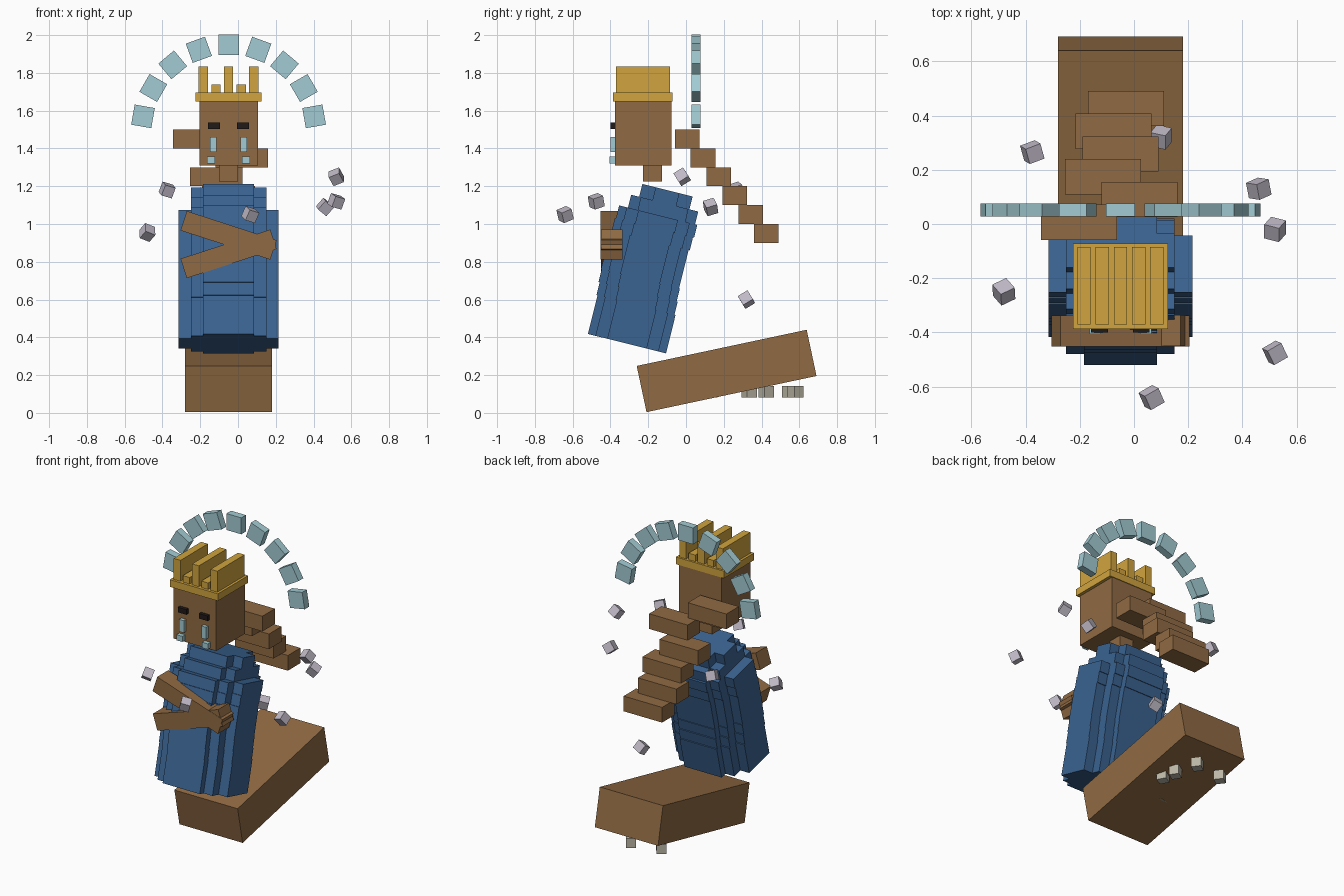
import bpy
import random
from math import radians, sin, cos
from mathutils import Euler

old = bpy.data.objects.get("Cube")
if old:
    bpy.data.objects.remove(old, do_unlink=True)

random.seed(4)
MID = -0.05  # x of the figure's centre line


def material(name, r, g, b):
    m = bpy.data.materials.new(name)
    m.use_nodes = True
    m.diffuse_color = (r, g, b, 1)
    m.node_tree.nodes["Principled BSDF"].inputs["Base Color"].default_value = (r, g, b, 1)
    return m


BROWN = material("brown", 0.28, 0.145, 0.056)
BLUE = material("robe blue", 0.043, 0.125, 0.285)
GOLD = material("gold", 0.63, 0.37, 0.05)
AQUA = material("pale aqua", 0.36, 0.60, 0.65)
BLACK = material("eye black", 0.015, 0.01, 0.009)
GREY = material("lilac grey", 0.53, 0.49, 0.57)
STONE = material("stone", 0.50, 0.47, 0.38)


def box(name, centre, size, mat, rot=(0, 0, 0)):
    bpy.ops.mesh.primitive_cube_add(size=1, location=centre, rotation=[radians(a) for a in rot])
    ob = bpy.context.object
    ob.name = name
    ob.scale = size
    ob.data.materials.append(mat)
    return ob


# Tilted base slab
box("base", (MID, 0.215, 0.222), (0.46, 0.92, 0.25), BROWN, (12, 0, 0))

# Robe: leaning stack of layers, each a stepped round of three nested boxes
LEAN = radians(14)
STEP = 0.07
shifts = [0, 0, 0, -0.006, -0.012, -0.016, -0.016, -0.016, -0.01, -0.004, 0.014, 0.012]
for i, shift in enumerate(shifts):
    if i == 11:
        halves = (0.137, 0.065)
    elif i == 10:
        halves = (0.183, 0.13)
    else:
        halves = (0.213, 0.172, 0.108)
    u, v = -0.392 + shift, 0.28 + STEP * (i + 0.5)
    y, z = u * cos(LEAN) + v * sin(LEAN), v * cos(LEAN) - u * sin(LEAN)
    for width, half in zip((0.27, 0.40, 0.53), halves):
        box("robe_layer", (MID, y, z), (width, half * 2, STEP), BLUE, (-14, 0, 0))

# Crossed forearms
box("upper_arm_bar", (MID, -0.395, 0.94), (0.50, 0.115, 0.108), BROWN, (0, 18, 0))
box("lower_arm_bar", (MID, -0.393, 0.842), (0.50, 0.115, 0.108), BROWN, (0, -18, 0))

# Neck and head
box("neck", (MID, -0.178, 1.27), (0.10, 0.10, 0.09), BROWN)
box("head", (MID, -0.227, 1.48), (0.31, 0.30, 0.34), BROWN)

# Eyes and tears
for side in (-1, 1):
    box("eye", (MID + side * 0.077, -0.387, 1.52), (0.062, 0.026, 0.033), BLACK)
    box("tear_stream", (MID + side * 0.081, -0.388, 1.42), (0.034, 0.026, 0.08), AQUA)
    box("tear_drop", (MID + side * 0.093, -0.39, 1.338), (0.042, 0.03, 0.037), AQUA)

# Crown band with alternating tall and short ridges
box("crown_band", (MID, -0.23, 1.672), (0.35, 0.315, 0.047), GOLD)
for i in range(5):
    height = 0.14 if i % 2 == 0 else 0.045
    box("crown_ridge", (MID + (i - 2) * 0.067, -0.228, 1.693 + height / 2),
        (0.049, 0.285, height), GOLD)

# Hair: staggered blocks stepping down and back
for i, x in enumerate((-0.203, 0.02, -0.115, -0.05, -0.075, -0.03)):
    box("hair_block", (x, 0.006 + i * 0.084, 1.45 - i * 0.1), (0.28, 0.13, 0.1), BROWN)

# Halo of blocks, each turned to face the centre
for i in range(9):
    a = radians(10 + 20 * i)
    box("halo_block", (MID + 0.46 * cos(a), 0.052, 1.49 + 0.46 * sin(a)),
        (0.108, 0.048, 0.108), AQUA, (0, -10 - 20 * i, 0))

# Floating debris cubes
for p in ((0.065, -0.64, 1.05), (0.52, -0.475, 1.12), (0.52, -0.02, 1.25), (0.46, 0.13, 1.09),
          (-0.375, 0.265, 1.18), (0.10, 0.32, 0.60), (-0.48, -0.25, 0.955)):
    box("debris", p, (0.06,) * 3, GREY, [random.uniform(10, 60) for _ in range(3)])

# Small stones under the slab
for x, y in ((0.056, 0.335), (0.034, 0.425), (-0.006, 0.58), (-0.206, 0.55), (-0.095, 0.13)):
    box("under_stone", (x, y, 0.112), (0.06, 0.06, 0.062), STONE, (0, 0, random.uniform(10, 40)))
